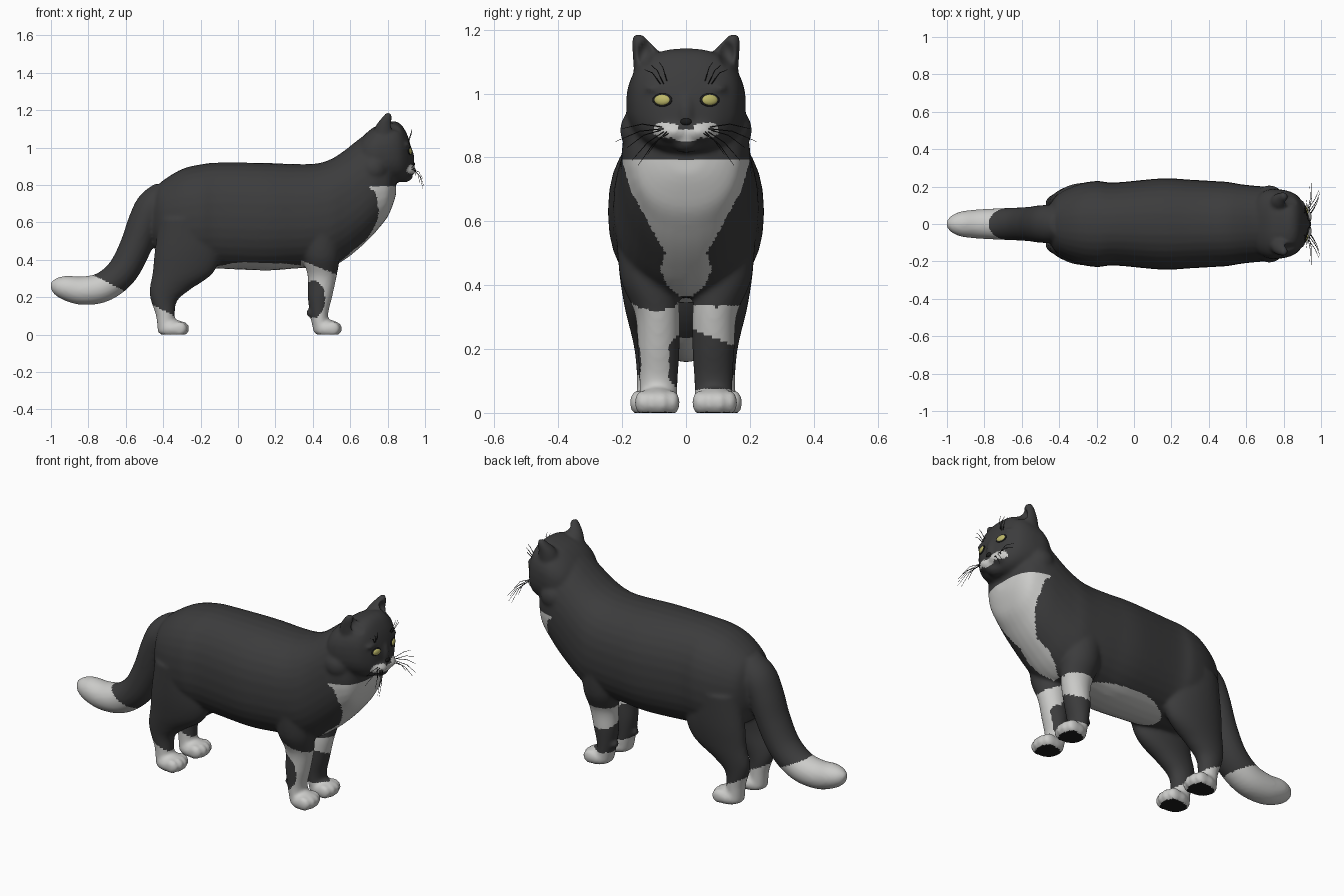
import bpy, bmesh, math
from mathutils import Vector, Matrix
from mathutils.bvhtree import BVHTree

if "Cube" in bpy.data.objects:
    bpy.data.objects.remove(bpy.data.objects["Cube"])

def material(name, rgb):
    m = bpy.data.materials.new(name)
    m.diffuse_color = (*rgb, 1)
    m.use_nodes = True
    m.node_tree.nodes["Principled BSDF"].inputs["Base Color"].default_value = m.diffuse_color
    return m

CHARCOAL = material("charcoal fur", (0.045, 0.045, 0.046))
WHITE = material("white fur", (0.60, 0.60, 0.585))
BLACK = material("black", (0.012, 0.012, 0.012))
YELLOW = material("yellow eye", (0.50, 0.47, 0.14))
SIDES = (-1, 1)

# ---------- helpers ----------
def smooth_rows(rows, steps=5):
    """Catmull-Rom through a short list of ring parameters."""
    out = []
    for i in range(len(rows) - 1):
        a, b, c, d = (rows[max(0, min(len(rows) - 1, i + k))] for k in (-1, 0, 1, 2))
        for s in range(steps):
            t = s / steps
            out.append([0.5 * (2*q + (r-p)*t + (2*p-5*q+4*r-w)*t*t + (3*q-p-3*r+w)*t**3)
                        for p, q, r, w in zip(a, b, c, d)])
    return out + [list(rows[-1])]

def loft(bm, rings, power=2.0, n=32):
    """Closed tube through (centre, u, v) superellipse rings."""
    loops = []
    for c, u, v in rings:
        loop = []
        for k in range(n):
            a = 2 * math.pi * k / n
            ca, sa = math.cos(a), math.sin(a)
            loop.append(bm.verts.new(c + u * math.copysign(abs(ca)**(2/power), ca)
                                       + v * math.copysign(abs(sa)**(2/power), sa)))
        loops.append(loop)
    faces = [bm.faces.new(loops[0]), bm.faces.new(loops[-1][::-1])]
    for p, q in zip(loops, loops[1:]):
        for k in range(n):
            faces.append(bm.faces.new((p[k], q[k], q[(k+1) % n], p[(k+1) % n])))
    bmesh.ops.recalc_face_normals(bm, faces=faces)

def along_x(rows):      # x, low z, high z, half width
    return [(Vector((x, 0, (lo+hi)/2)), Vector((0, w, 0)), Vector((0, 0, (hi-lo)/2)))
            for x, lo, hi, w in smooth_rows(rows)]

def along_z(rows, s):   # x, y, z, radius x, radius y
    return [(Vector((x, s*y, z)), Vector((rx, 0, 0)), Vector((0, ry, 0)))
            for x, y, z, rx, ry in smooth_rows(rows)]

def ball(bm, centre, radii, rot=Matrix()):
    bmesh.ops.create_uvsphere(bm, u_segments=24, v_segments=14, radius=1,
        matrix=Matrix.Translation(centre) @ rot @ Matrix.Diagonal((*radii, 1)))

def make_object(name, bm, *mats):
    me = bpy.data.meshes.new(name)
    bm.to_mesh(me)
    for m in mats:
        me.materials.append(m)
    ob = bpy.data.objects.new(name, me)
    bpy.context.collection.objects.link(ob)
    for p in me.polygons:
        p.use_smooth = True
    return ob

# ---------- rough volumes ----------
bm = bmesh.new()
# torso, neck and chest
loft(bm, along_x([(-.465, .55, .72, .07), (-.44, .46, .78, .12), (-.40, .42, .825, .165),
    (-.30, .37, .885, .212), (-.20, .36, .91, .23), (-.10, .353, .92, .222), (.15, .343, .918, .244),
    (.30, .353, .912, .237), (.42, .36, .915, .23), (.50, .365, .94, .225), (.57, .40, .985, .213),
    (.64, .455, 1.04, .205), (.70, .51, 1.08, .20), (.75, .565, 1.09, .19), (.80, .63, 1.0, .165),
    (.83, .70, .95, .12), (.845, .75, .88, .06)]), 2.25)
# head
loft(bm, along_x([(.62, .88, .98, .06), (.66, .84, 1.05, .15), (.72, .818, 1.105, .185),
    (.78, .812, 1.13, .185), (.83, .812, 1.142, .175), (.87, .818, 1.125, .155),
    (.90, .83, 1.08, .12), (.918, .85, 1.03, .085), (.928, .88, .98, .04)]), 2.5)
ball(bm, (.91, 0, .94), (.033, .032, .07))        # nose bridge
ball(bm, (.885, 0, .848), (.05, .05, .034))       # chin
# tail: x, z, half width, radius in profile
tail = smooth_rows([(-.39, .76, .08, .07), (-.455, .69, .10, .088), (-.50, .60, .10, .088),
    (-.55, .465, .093, .085), (-.62, .335, .088, .083), (-.72, .255, .084, .08), (-.83, .235, .078, .076),
    (-.92, .25, .068, .066), (-.97, .26, .048, .047), (-.993, .265, .026, .026), (-1.004, .266, .006, .006)])
rings = []
for i, (x, z, ry, rn) in enumerate(tail):
    a, b = tail[max(i-1, 0)], tail[min(i+1, len(tail)-1)]
    d = Vector((b[0]-a[0], 0, b[1]-a[1])).normalized()
    rings.append((Vector((x, 0, z)), Vector((0, ry, 0)), Vector((-d.z, 0, d.x)) * rn))
loft(bm, rings)
for s in SIDES:
    # cheeks and muzzle pads
    ball(bm, (.725, s*.115, .885), (.085, .092, .085))
    ball(bm, (.895, s*.038, .88), (.057, .058, .036))
    ball(bm, (.89, s*.085, 1.015), (.03, .045, .018))   # brow
    # ears
    loft(bm, along_z([(.78, .10, 1.03, .065, .06), (.782, .113, 1.09, .055, .052),
        (.787, .126, 1.13, .042, .042), (.798, .144, 1.165, .024, .027), (.804, .15, 1.187, .012, .014)], s))
    # front legs
    loft(bm, along_z([(.44, .12, .58, .11, .10), (.445, .115, .42, .10, .09), (.45, .09, .31, .077, .07),
        (.438, .086, .20, .065, .066), (.434, .086, .10, .047, .06), (.45, .088, .01, .045, .058)], s))
    ball(bm, (.385, s*.09, .115), (.02, .025, .022))
    # hind legs
    loft(bm, along_z([(-.27, .12, .62, .15, .10), (-.27, .122, .45, .175, .088), (-.295, .12, .33, .162, .072),
        (-.365, .112, .24, .108, .058), (-.395, .107, .18, .07, .052), (-.388, .104, .10, .05, .05),
        (-.38, .104, .01, .048, .055)], s))
    # paws with toes
    for px, py, length in ((.48, .09, .072), (-.345, .105, .08)):
        ball(bm, (px, s*py, .03), (length, .07, .05))
        for ty in (-.047, -.016, .016, .047):
            ball(bm, (px + length - .028 - abs(ty)*.4, s*py + ty, .032), (.04, .024, .038))

rough = make_object("cat_body_rough", bm)
bm.free()

# ---------- fuse into one smooth skin ----------
mod = rough.modifiers.new("fuse", 'REMESH')
mod.mode, mod.voxel_size = 'VOXEL', 0.0095
mod = rough.modifiers.new("soften", 'SMOOTH')
mod.factor, mod.iterations = 0.5, 6
skin = bpy.data.meshes.new_from_object(rough.evaluated_get(bpy.context.evaluated_depsgraph_get()))
bpy.data.objects.remove(rough)
bm = bmesh.new()
bm.from_mesh(skin)
for v in bm.verts:
    v.co.z = max(v.co.z, 0)                       # flat soles
    # hollow the front of each ear
    q = ((abs(v.co.y) - .128) / .026)**2 + ((v.co.z - 1.125) / .042)**2
    if q < 1 and v.co.x > .80:
        v.co.x -= .03 * (1 - q)
bm.normal_update()

# ---------- coat pattern ----------
BIB = [(.35, 0), (.40, .06), (.45, .08), (.50, .065), (.60, .12), (.70, .175), (.79, .20)]

def bib_width(z):
    for (z0, w0), (z1, w1) in zip(BIB, BIB[1:]):
        if z0 <= z <= z1:
            return w0 + (w1 - w0) * (z - z0) / (z1 - z0)
    return -1

def oval(u, v, cu, cv, ru, rv):
    return ((u - cu) / ru)**2 + ((v - cv) / rv)**2 < 1

def coat(p, n):
    x, y, z = p
    a = abs(y)
    if z < .008 and n.z < -.8:                    # paw pads
        return 2
    if x < -.2 and z < max(.08, .12 - .5*(x + .38)):   # hind socks
        return 1
    if x > .34 and z < .41 and a > .012 and not (x > .53 and z > .2):   # front stockings
        if y < 0 and z < .32 + .4*(.53 - x):
            patch = oval(x, z, .405, .19, .06, .10) or (y > -.055 and oval(y, z, -.01, .16, .055, .085))
            return 0 if patch else 1
        if y > 0 and z < .335:
            return 0 if .075 < z < .27 - .4*y else 1
    if x > .5 and n.x > -.1 and a < bib_width(z):
        return 1
    if n.z < -.5 and z < .42 and oval(x, y, .12, 0, .27, .14):   # belly
        return 1
    if x > .85 and (oval(a, z, .062, .885, .042, .024) or oval(y, z, 0, .868, .05, .018)):
        return 1                                  # muzzle
    return 0

for f in bm.faces:
    f.material_index = coat(f.calc_center_median(), f.normal)
make_object("cat_body", bm, CHARCOAL, WHITE, BLACK)
tree = BVHTree.FromBMesh(bm)
bm.free()

def on_face(y, z):
    hit, normal, _, _ = tree.ray_cast(Vector((1.5, y, z)), Vector((-1, 0, 0)))
    return hit, normal

# ---------- eyes and nose ----------
for s, side in zip(SIDES, ("right", "left")):
    hit, nrm = on_face(s*.074, .98)
    rot = nrm.to_track_quat('X', 'Z').to_matrix().to_4x4()
    for part, mat, radii, lift in (("eyelid", BLACK, (.006, .032, .021), 0),
                                   ("eye", YELLOW, (.010, .026, .017), .001)):
        eb = bmesh.new()
        ball(eb, hit + nrm * lift, radii, rot)
        make_object(f"{side}_{part}", eb, mat)
        eb.free()
nb = bmesh.new()
ball(nb, on_face(0, .912)[0], (.008, .018, .011))
make_object("nose", nb, BLACK)
nb.free()

# ---------- whiskers and brow hairs: root (y, z) and tip (x, y, z) ----------
cu = bpy.data.curves.new("whiskers", 'CURVE')
cu.dimensions, cu.bevel_depth, cu.bevel_resolution = '3D', 0.0017, 0
cu.materials.append(BLACK)
HAIRS = [(.07, .89, .95, .22, .85), (.075, .895, .94, .20, .89), (.07, .88, .995, .17, .79),
         (.06, .88, .99, .15, .775), (.055, .875, .97, .12, .81), (.08, .885, .99, .185, .83),
         (.07, 1.03, .925, .11, 1.09), (.08, 1.03, .92, .13, 1.075), (.06, 1.04, .93, .085, 1.10)]
for s in SIDES:
    for y, z, tx, ty, tz in HAIRS:
        root, tip = on_face(s*y, z)[0], Vector((tx, s*ty, tz))
        mid = (root + tip) / 2 + Vector((.008, 0, .012))
        sp = cu.splines.new('POLY')
        sp.points.add(2)
        for pt, co, r in zip(sp.points, (root, mid, tip), (1, .9, .4)):
            pt.co, pt.radius = (*co, 1), r
bpy.context.collection.objects.link(bpy.data.objects.new("whiskers", cu))
